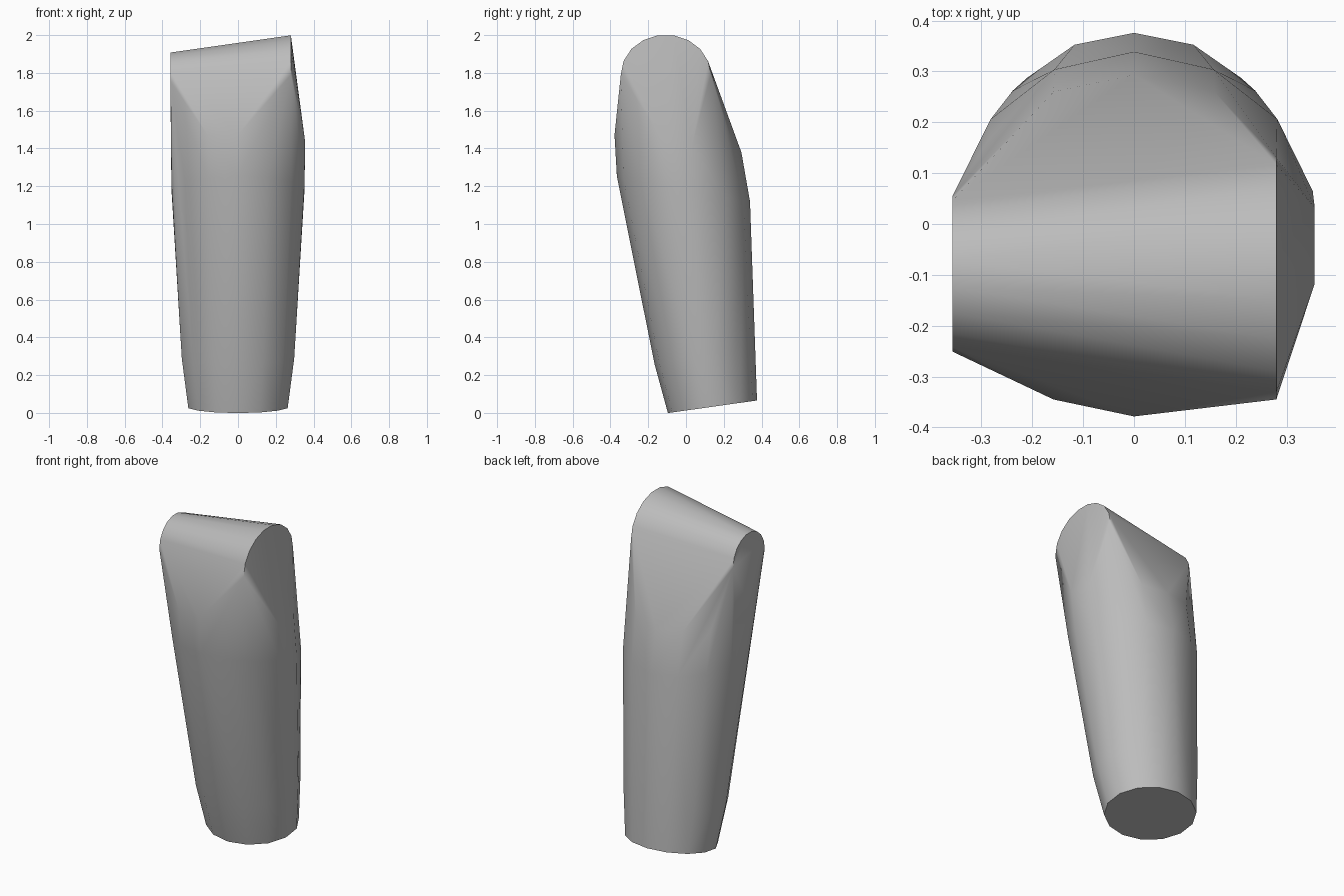
import bpy
import bmesh
from math import cos, sin, pi, radians

cube = bpy.data.objects.get("Cube")
if cube:
    bpy.data.objects.remove(cube, do_unlink=True)

SIDES = 14
bm = bmesh.new()


def add_ring(y_front, z_front, y_back, z_back, half_width):
    """Tilted oval cross-section of the body."""
    mid_y, mid_z = (y_front + y_back) / 2, (z_front + z_back) / 2
    grow = 1 / cos(pi / SIDES)
    for i in range(SIDES):
        a = (i + 0.5) * 2 * pi / SIDES
        s = sin(a) * grow
        bm.verts.new((cos(a) * half_width * 1.01,
                      mid_y + s * (y_back - y_front) / 2,
                      mid_z + s * (z_back - z_front) / 2))


def add_arch(x, y, z, radius_y, radius_z, steps=9):
    """Half-round end of the top ridge."""
    for i in range(steps + 1):
        a = pi * i / steps
        bm.verts.new((x, y + radius_y * cos(a), z + radius_z * sin(a)))


# Tapering body, from the slanted base to the shoulder
add_ring(-0.09, 0.0, 0.37, 0.065, 0.267)
add_ring(-0.16, 0.26, 0.355, 0.33, 0.302)
add_ring(-0.357, 1.25, 0.33, 1.12, 0.357)
add_ring(-0.37, 1.47, 0.285, 1.38, 0.361)

# Rounded ridge, larger and higher at one end
add_arch(0.28, -0.107, 1.79, 0.238, 0.212)
add_arch(-0.357, -0.098, 1.755, 0.153, 0.155)

# Skin over all the sections
hull = bmesh.ops.convex_hull(bm, input=bm.verts)
loose = {v for v in hull["geom_interior"] + hull["geom_unused"]
         if isinstance(v, bmesh.types.BMVert) and not v.link_faces}
bmesh.ops.delete(bm, geom=list(loose), context="VERTS")
bmesh.ops.dissolve_limit(bm, angle_limit=radians(0.5), verts=bm.verts, edges=bm.edges)
bmesh.ops.recalc_face_normals(bm, faces=bm.faces)

mesh = bpy.data.meshes.new("tapered_segment")
bm.to_mesh(mesh)
bm.free()
segment = bpy.data.objects.new("tapered_segment", mesh)
bpy.context.collection.objects.link(segment)

# Plain grey material
grey = bpy.data.materials.new("plain_grey")
grey.use_nodes = True
colour = (0.5, 0.5, 0.5, 1)
grey.diffuse_color = colour
grey.node_tree.nodes["Principled BSDF"].inputs["Base Color"].default_value = colour
mesh.materials.append(grey)

# Smooth sides with crisp end edges
bpy.ops.object.select_all(action="DESELECT")
segment.select_set(True)
bpy.context.view_layer.objects.active = segment
bpy.ops.object.shade_smooth_by_angle(angle=radians(35))
